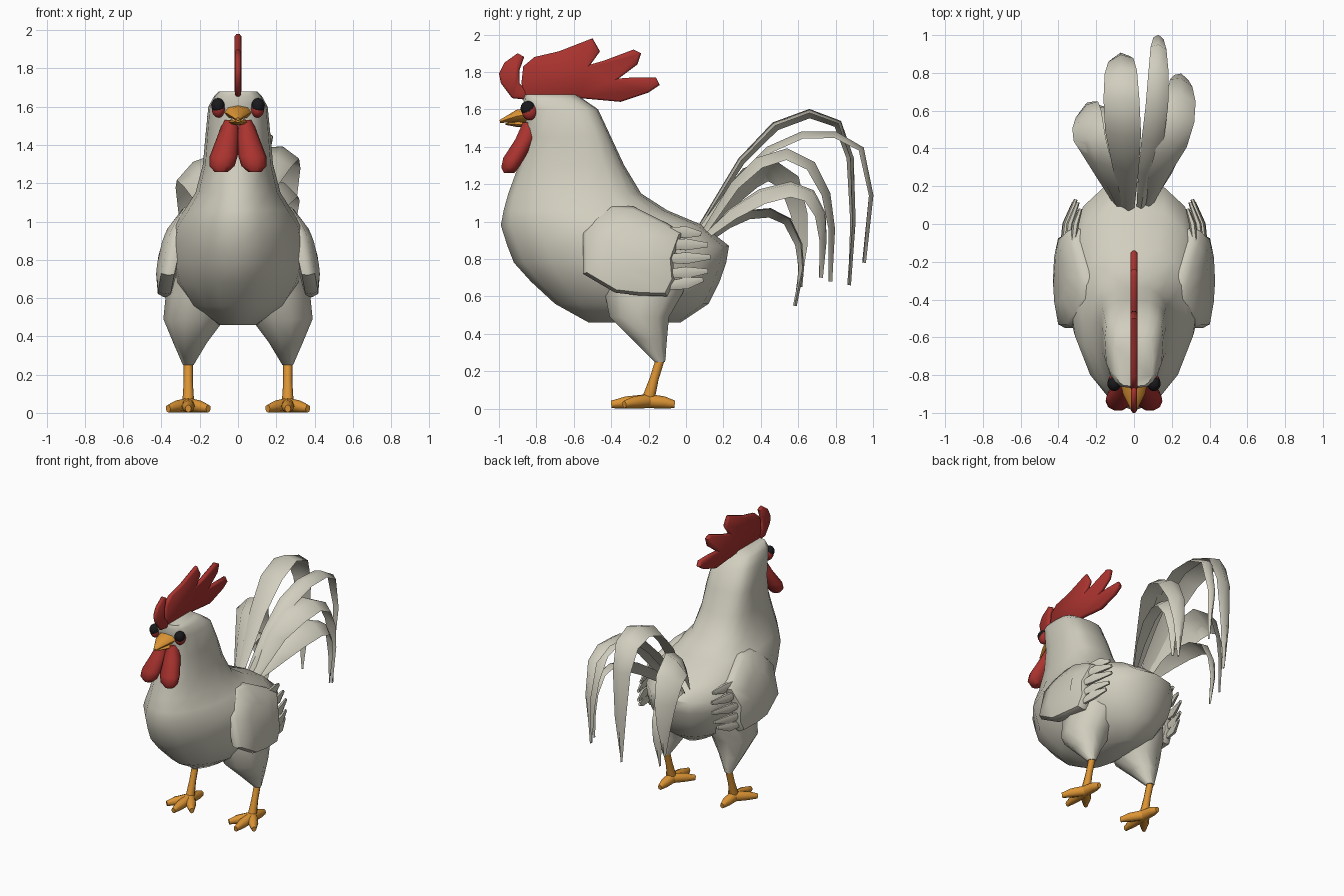
import bpy, bmesh, math
from mathutils import Vector


def mat(name, rgb):
    m = bpy.data.materials.new(name)
    m.diffuse_color = (*rgb, 1)
    return m


WHITE = mat("cream_feathers", (0.64, 0.62, 0.52))
RED = mat("red_skin", (0.40, 0.033, 0.028))
ORANGE = mat("orange_horn", (0.72, 0.30, 0.035))
BLACK = mat("black_eye", (0.01, 0.01, 0.012))


def finish(name, bm, material, angle=50):
    bmesh.ops.remove_doubles(bm, verts=bm.verts, dist=1e-5)
    bmesh.ops.recalc_face_normals(bm, faces=bm.faces)
    me = bpy.data.meshes.new(name)
    bm.to_mesh(me)
    bm.free()
    ob = bpy.data.objects.new(name, me)
    bpy.context.collection.objects.link(ob)
    me.materials.append(material)
    bpy.ops.object.select_all(action='DESELECT')
    bpy.context.view_layer.objects.active = ob
    ob.select_set(True)
    bpy.ops.object.shade_smooth_by_angle(angle=math.radians(angle))
    return ob


def skin(bm, rings):
    vs = [[bm.verts.new(p) for p in r] for r in rings]
    n = len(vs[0])
    for a, b in zip(vs, vs[1:]):
        for i in range(n):
            j = (i + 1) % n
            bm.faces.new((a[i], a[j], b[j], b[i]))
    bm.faces.new(vs[0])
    bm.faces.new(vs[-1])


def egg(z, f, b, w, mid, front, back, n=16):
    """Horizontal ring from y=f to y=b, widest at the mid fraction; small exponents are squarer."""
    cy = f + (b - f) * mid
    pts = []
    for i in range(n):
        a = 2 * math.pi * i / n
        c, s = math.cos(a), math.sin(a)
        e, h = (back, b - cy) if s > 0 else (front, cy - f)
        pts.append((w * math.copysign(abs(c) ** e, c), cy + h * math.copysign(abs(s) ** e, s), z))
    return pts


def oval(cx, cy, z, hx, hy, n=10):
    return [(cx + hx * math.cos(2 * math.pi * i / n), cy + hy * math.sin(2 * math.pi * i / n), z)
            for i in range(n)]


def tube(bm, path, n=8):
    """Tapered limb: path of (point, half width, half height)."""
    rings = []
    d = (Vector(path[-1][0]) - Vector(path[0][0])).normalized()
    u = d.cross(Vector((0, 0, 1)) if abs(d.z) < 0.8 else Vector((0, 1, 0))).normalized()
    v = u.cross(d)
    for p, a, b in path:
        rings.append([Vector(p) + u * a * math.cos(2 * math.pi * i / n)
                      + v * b * math.sin(2 * math.pi * i / n) for i in range(n)])
    skin(bm, rings)


def ball(name, loc, size, material):
    bm = bmesh.new()
    bmesh.ops.create_uvsphere(bm, u_segments=14, v_segments=8, radius=1)
    for v in bm.verts:
        v.co = Vector([v.co[i] * size[i] + loc[i] for i in range(3)])
    finish(name, bm, material)


# Body, neck and head rings
bm = bmesh.new()
skin(bm, [egg(*r) for r in [
    (0.46, -0.52, -0.03, 0.10, 0.5, 1, 1), (0.56, -0.70, 0.12, 0.25, 0.52, 1.05, 0.9),
    (0.68, -0.83, 0.18, 0.33, 0.54, 1.1, 0.85), (0.78, -0.92, 0.215, 0.355, 0.55, 1.1, 0.85),
    (0.87, -0.955, 0.23, 0.36, 0.55, 1.1, 0.85), (0.98, -0.99, 0.09, 0.34, 0.56, 1.1, 0.8),
    (1.06, -0.975, -0.10, 0.28, 0.57, 1.05, 0.8), (1.15, -0.95, -0.24, 0.222, 0.6, 1, 0.8),
    (1.30, -0.895, -0.33, 0.183, 0.65, 0.9, 0.8), (1.45, -0.86, -0.40, 0.17, 0.68, 0.8, 0.75),
    (1.60, -0.86, -0.47, 0.155, 0.65, 0.7, 0.7), (1.655, -0.87, -0.55, 0.125, 0.6, 0.6, 0.65),
    (1.68, -0.86, -0.59, 0.10, 0.5, 0.6, 0.7)]])
finish("body", bm, WHITE)


# Comb: side profiles extruded, with a thinner rim
def plate(name, pts, half):
    bm = bmesh.new()
    a = [bm.verts.new((-half, y, z)) for y, z in pts]
    r = bmesh.ops.extrude_face_region(bm, geom=[bm.faces.new(a)])
    for v in r["geom"]:
        if isinstance(v, bmesh.types.BMVert):
            v.co.x = half
    rim = [e for e in bm.edges if abs(e.verts[0].co.x - e.verts[1].co.x) < 1e-6]
    bmesh.ops.bevel(bm, geom=rim, offset=0.01, segments=1, affect='EDGES')
    finish(name, bm, RED)


plate("comb", [(-0.86, 1.65), (-0.88, 1.74), (-0.87, 1.83), (-0.81, 1.88), (-0.68, 1.91), (-0.50, 1.98),
               (-0.46, 1.91), (-0.51, 1.84), (-0.44, 1.86), (-0.28, 1.92), (-0.24, 1.90), (-0.26, 1.84),
               (-0.36, 1.765), (-0.29, 1.77), (-0.16, 1.77), (-0.14, 1.73), (-0.20, 1.69),
               (-0.35, 1.64), (-0.57, 1.66)], 0.018)
plate("comb_front_lobe", [(-0.84, 1.65), (-0.93, 1.66), (-0.99, 1.74), (-1.0, 1.79), (-0.97, 1.85),
                          (-0.90, 1.90), (-0.865, 1.88), (-0.89, 1.81), (-0.89, 1.74), (-0.85, 1.70)], 0.016)

# Beak
bm = bmesh.new()
tube(bm, [((0, -0.83, 1.57), 0.075, 0.04), ((0, -0.90, 1.565), 0.058, 0.033), ((0, -0.995, 1.535), 0.01, 0.008)])
finish("upper_beak", bm, ORANGE)
bm = bmesh.new()
tube(bm, [((0, -0.83, 1.52), 0.06, 0.018), ((0, -0.90, 1.52), 0.042, 0.015), ((0, -0.965, 1.522), 0.01, 0.005)])
finish("lower_beak", bm, ORANGE)


# Tail feathers: arched blades (side offsets, half width, outward tilt, side path of y, z)
def feather(name, x0, x1, half, tilt, path):
    bm = bmesh.new()
    rows, n = [], len(path) - 1
    widths = [0.3, 0.75, 1, 1, 0.9, 0.7, 0.45, 0.06]
    for i, (y, z) in enumerate(path):
        x = x0 + (x1 - x0) * math.sin(min(1, i / n * 1.7) * math.pi / 2)
        w = half * widths[i]
        p, q = path[max(0, i - 1)], path[min(n, i + 1)]
        d = Vector((q[0] - p[0], q[1] - p[1])).normalized()
        up = Vector((0, -d.y, d.x))
        c = Vector((x, y, z))
        t = math.copysign(tilt, x1)
        rows.append([c + Vector((-w, 0, 0)) + up * w * (t - 0.25), c + up * 0.012,
                     c + Vector((w, 0, 0)) + up * w * (-t - 0.25), c - up * 0.008])
    skin(bm, rows)
    finish(name, bm, WHITE, 60)


F = [
    ("upper_left", -0.03, -0.07, 0.095, 0.15, [(0.05, 0.93), (0.29, 1.33), (0.47, 1.52), (0.66, 1.59), (0.82, 1.53), (0.885, 1.34), (0.895, 1.0), (0.87, 0.66)]),
    ("upper_right", 0.03, 0.13, 0.06, 0.2, [(0.05, 0.92), (0.27, 1.22), (0.44, 1.39), (0.62, 1.47), (0.80, 1.47), (0.94, 1.39), (0.99, 1.14), (0.95, 0.78)]),
    ("middle_right", 0.07, 0.25, 0.085, 0.35, [(0.08, 0.92), (0.25, 1.20), (0.38, 1.33), (0.54, 1.38), (0.68, 1.31), (0.76, 1.15), (0.785, 0.96), (0.77, 0.68)]),
    ("outer_left", -0.08, -0.25, 0.085, 0.75, [(0.08, 0.92), (0.21, 1.12), (0.33, 1.25), (0.45, 1.30), (0.57, 1.22), (0.62, 1.04), (0.63, 0.87), (0.61, 0.65)]),
    ("outer_right", 0.08, 0.26, 0.07, 0.6, [(0.10, 0.92), (0.24, 1.05), (0.40, 1.15), (0.56, 1.19), (0.67, 1.15), (0.73, 1.04), (0.74, 0.90), (0.72, 0.70)]),
    ("lower_left", -0.06, -0.19, 0.065, 0.35, [(0.12, 0.90), (0.22, 0.99), (0.33, 1.05), (0.45, 1.06), (0.55, 1.01), (0.61, 0.88), (0.62, 0.75), (0.58, 0.55)]),
]
for name, *args in F:
    feather("tail_feather_" + name, *args)


def wing_x(y, z):
    return 0.428 - 1.3 * max(0, z - 0.75) ** 2 - 0.35 * (y + 0.3) ** 2


WING = [(-0.55, 0.72), (-0.55, 0.94), (-0.49, 1.02), (-0.40, 1.09), (-0.28, 1.08), (-0.10, 0.99),
        (-0.02, 0.94), (-0.07, 0.80), (-0.06, 0.68), (-0.10, 0.60), (-0.25, 0.605), (-0.38, 0.62)]

for side, s in (("left", -1), ("right", 1)):
    # Wing: curved pad with a rounded rim
    bm = bmesh.new()
    rings = []
    for scale, off in ((0.5, -0.11), (0.97, -0.075), (1.0, -0.04), (0.93, -0.008), (0.5, 0.0)):
        ring = []
        for y, z in WING:
            yy, zz = -0.28 + (y + 0.28) * scale, 0.84 + (z - 0.84) * scale
            ring.append((s * (wing_x(yy, zz) + off), yy, zz))
        rings.append(ring)
    skin(bm, rings)
    finish(side + "_wing", bm, WHITE)

    # Wing tip feathers
    bm = bmesh.new()
    for z0, y1, z1 in ((0.95, 0.08, 0.935), (0.88, 0.115, 0.875), (0.80, 0.13, 0.81),
                       (0.72, 0.115, 0.735), (0.65, 0.09, 0.69)):
        tube(bm, [((s * (wing_x(-0.16, z0) - 0.04), -0.16, z0), 0.015, 0.02),
                  ((s * (wing_x(0, z0) - 0.035), 0.0, (z0 + z1) / 2), 0.018, 0.036),
                  ((s * (wing_x(y1, z1) - 0.05), y1, z1), 0.01, 0.014)], 6)
    finish(side + "_wing_tips", bm, WHITE)

    # Thigh, blending into the belly
    bm = bmesh.new()
    skin(bm, [oval(s * x, y, z, hx, hy) for x, y, z, hx, hy in [
        (0.17, -0.24, 0.80, 0.19, 0.27), (0.195, -0.225, 0.62, 0.182, 0.22), (0.23, -0.25, 0.49, 0.16, 0.167),
        (0.25, -0.195, 0.37, 0.09, 0.098), (0.26, -0.14, 0.25, 0.028, 0.03)]])
    finish(side + "_thigh", bm, WHITE)

    # Shank and toes
    bm = bmesh.new()
    tube(bm, [((s * 0.26, -0.13, 0.29), 0.024, 0.024), ((s * 0.26, -0.17, 0.16), 0.024, 0.024),
              ((s * 0.26, -0.205, 0.04), 0.032, 0.035)])
    for x, y in ((0.26, -0.40), (0.155, -0.33), (0.365, -0.33), (0.26, -0.06)):
        mx, my = 0.26 * 0.4 + x * 0.6, -0.2 * 0.4 + y * 0.6
        tube(bm, [((s * 0.26, -0.20, 0.04), 0.036, 0.038), ((s * mx, my, 0.033), 0.034, 0.032),
                  ((s * x, y, 0.022), 0.016, 0.02)])
    finish(side + "_foot", bm, ORANGE)

    # Wattle
    bm = bmesh.new()
    skin(bm, [oval(s * x, y, z, hx, hy) for x, y, z, hx, hy in [
        (0.035, -0.82, 1.53, 0.04, 0.055), (0.052, -0.86, 1.44, 0.058, 0.055),
        (0.075, -0.92, 1.34, 0.073, 0.06), (0.084, -0.94, 1.29, 0.066, 0.05),
        (0.087, -0.945, 1.26, 0.035, 0.03)]])
    finish(side + "_wattle", bm, RED)

    # Eye with red skin patch
    ball(side + "_eye", (s * 0.105, -0.845, 1.605), (0.036, 0.04, 0.04), BLACK)
    ball(side + "_eye_patch", (s * 0.102, -0.835, 1.588), (0.036, 0.043, 0.046), RED)
